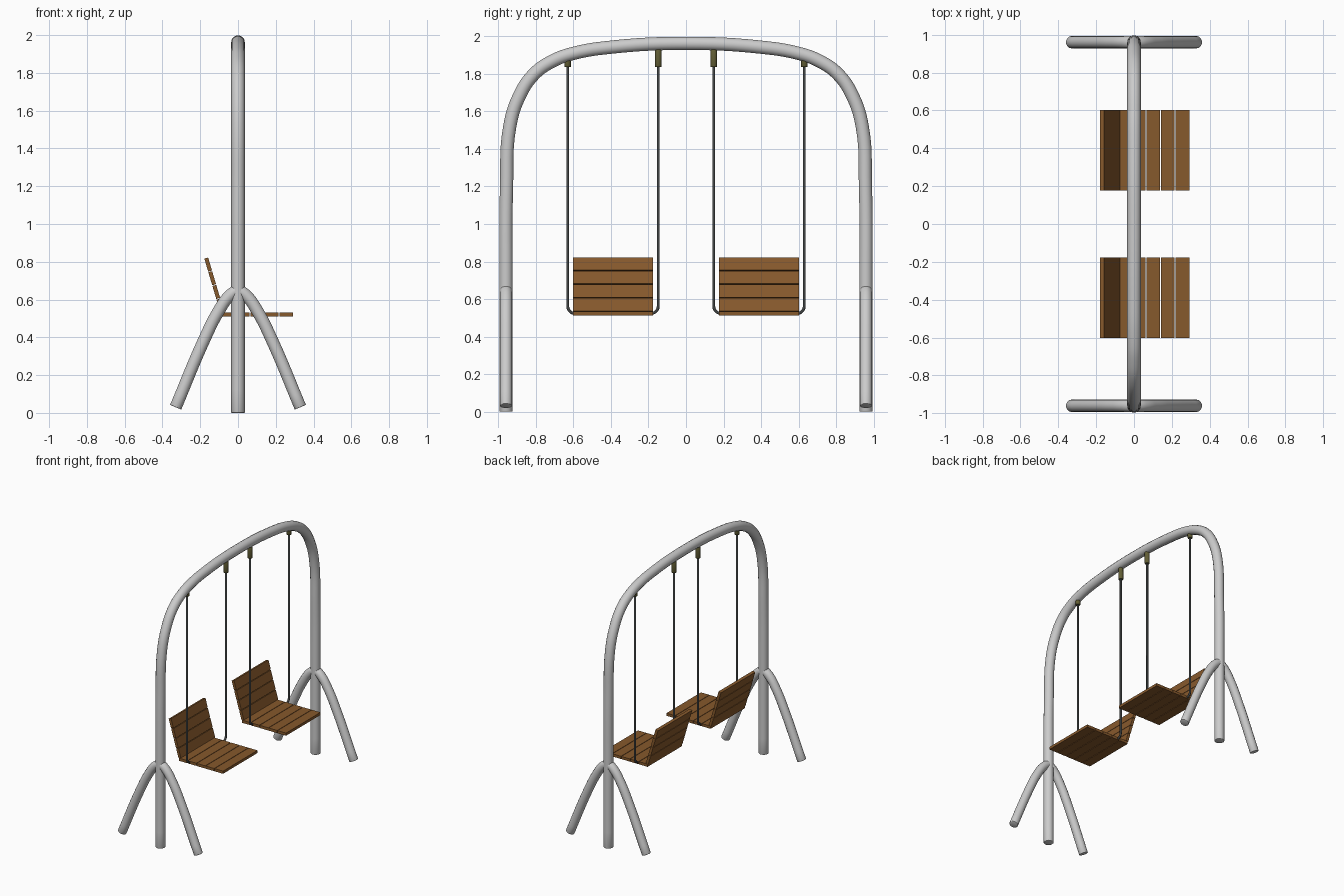
import bpy, math
from mathutils import Matrix, Vector

if "Cube" in bpy.data.objects:
    bpy.data.objects.remove(bpy.data.objects["Cube"])


def material(name, rgb):
    m = bpy.data.materials.new(name)
    m.diffuse_color = (*rgb, 1)
    m.use_nodes = True
    m.node_tree.nodes["Principled BSDF"].inputs["Base Color"].default_value = m.diffuse_color
    return m


wood = material("wood", (0.24, 0.10, 0.025))
dark = material("dark_metal", (0.05, 0.055, 0.055))
olive = material("olive_metal", (0.12, 0.11, 0.035))


def tube(name, pts, radius, mat=None, kind='BEZIER', res=6, sides=3, bevel=0.0):
    """Round tube along a path, converted to a mesh with capped ends."""
    cu = bpy.data.curves.new(name, 'CURVE')
    cu.dimensions = '3D'
    cu.twist_mode = 'MINIMUM'
    cu.bevel_depth = radius
    cu.bevel_resolution = sides
    cu.resolution_u = res
    cu.use_fill_caps = True
    sp = cu.splines.new(kind)
    if kind == 'BEZIER':
        sp.bezier_points.add(len(pts) - 1)
        for bp, p in zip(sp.bezier_points, pts):
            bp.co = p
            bp.handle_left_type = bp.handle_right_type = 'AUTO'
    else:
        sp.points.add(len(pts) - 1)
        for q, p in zip(sp.points, pts):
            q.co = (*p, 1)
    tmp = bpy.data.objects.new(name + "_path", cu)
    bpy.context.collection.objects.link(tmp)
    bpy.context.view_layer.update()
    me = bpy.data.meshes.new_from_object(
        tmp.evaluated_get(bpy.context.evaluated_depsgraph_get()))
    bpy.data.objects.remove(tmp)
    ob = bpy.data.objects.new(name, me)
    bpy.context.collection.objects.link(ob)
    me.materials.clear()
    if mat:
        me.materials.append(mat)
    # weld cap rims, so the ends can be rounded
    weld = ob.modifiers.new("weld", 'WELD')
    weld.merge_threshold = 0.0003
    if bevel:
        b = ob.modifiers.new("round_ends", 'BEVEL')
        b.width = bevel
        b.segments = 2
        b.limit_method = 'ANGLE'
        b.angle_limit = math.radians(60)
    bpy.ops.object.select_all(action='DESELECT')
    ob.select_set(True)
    bpy.context.view_layer.objects.active = ob
    bpy.ops.object.shade_smooth_by_angle(angle=math.radians(40))
    return ob


# arched main pipe
half = [(-0.96, 0), (-0.96, 0.68), (-0.957, 1.2), (-0.94, 1.52), (-0.89, 1.68),
        (-0.81, 1.80), (-0.71, 1.87), (-0.6, 1.91), (-0.4, 1.943)]
path = half + [(0, 1.963)] + [(-y, z) for y, z in reversed(half)]
tube("arch_frame", [(0, y, z) for y, z in path], 0.036, sides=5, bevel=0.01)

# splayed curved legs on both ends
for ey, en in ((-0.96, "left"), (0.96, "right")):
    for sx, sn in ((-1, "back"), (1, "front")):
        leg = [(0.0, 0.652), (0.045, 0.62), (0.105, 0.535), (0.18, 0.385), (0.33, 0.03)]
        tube(f"{sn}_leg_{en}", [(sx * x, ey, z) for x, z in leg], 0.033,
             sides=5, bevel=0.01)


def slat(name, loc, width, depth, thick, tilt=0.0):
    bpy.ops.mesh.primitive_cube_add(size=1)
    ob = bpy.context.object
    ob.name = name
    ob.data.transform(Matrix.Diagonal((depth, width, thick, 1)))
    ob.location = loc
    ob.rotation_euler = (0, tilt, 0)
    ob.data.materials.append(wood)


def pin(name, y, z0, z1, r):
    tube(name, [(0, y, z0), (0, y, z1)], r, olive, 'POLY', bevel=0.004)


# two swings
for s, en in ((-1, "left"), (1, "right")):
    yc = s * 0.3895
    # seat slats
    pitch = 0.077
    for i in range(5):
        slat(f"seat_slat_{en}_{i}", (-0.091 + pitch * (i + 0.5), yc, 0.522),
             0.425, pitch - 0.004, 0.021)
    # leaning back slats
    lean = math.radians(16.5)
    up = Vector((-math.sin(lean), 0, math.cos(lean)))
    foot = Vector((-0.083, yc, 0.532))
    bp = 0.0755
    for i in range(4):
        slat(f"back_slat_{en}_{i}", foot + up * bp * (i + 0.5),
             0.425, bp - 0.004, 0.021, math.pi / 2 - lean)
    # U-shaped hanging rod running through the seat
    ya, yb, z, c = 0.148, 0.631, 0.522, 0.04
    u = [(ya, 1.86)]
    u += [(ya + c - c * math.cos(a), z + c - c * math.sin(a))
          for a in (math.pi / 10 * k for k in range(6))]
    u += [(ya + yb - y, h) for y, h in reversed(u)]
    tube(f"hanger_rod_{en}", [(0, s * y, h) for y, h in u], 0.008, dark, 'POLY')
    # sockets under the arch
    for y, top, n in ((ya, 1.935, "inner"), (yb, 1.90, "outer")):
        pin(f"socket_{n}_{en}", s * y, 1.837, top, 0.018)
